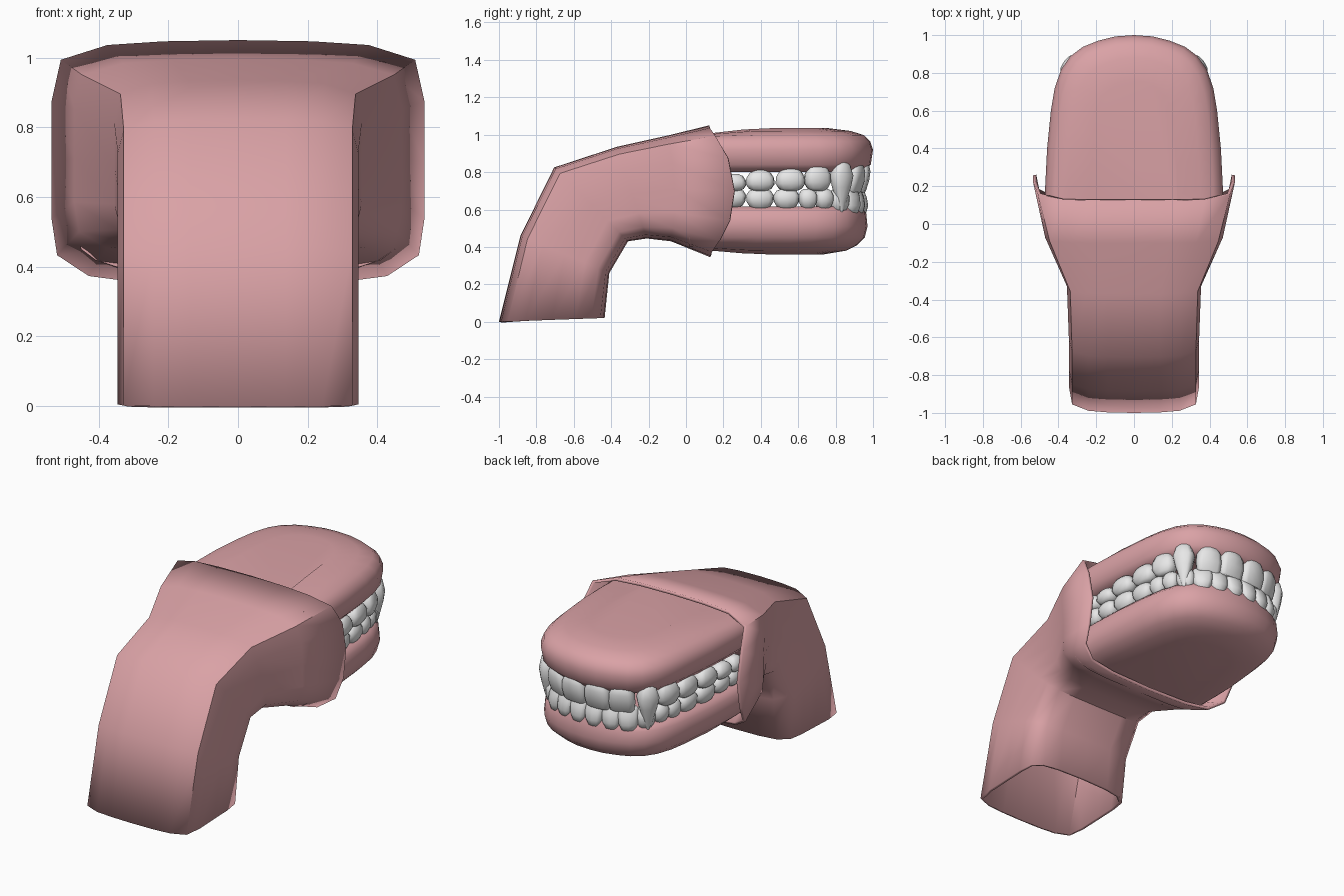
import bpy, bmesh, math
from mathutils import Vector

if "Cube" in bpy.data.objects:
    bpy.data.objects.remove(bpy.data.objects["Cube"])


def material(name, rgb):
    m = bpy.data.materials.new(name)
    m.diffuse_color = (*rgb, 1)
    m.use_nodes = True
    m.node_tree.nodes["Principled BSDF"].inputs["Base Color"].default_value = m.diffuse_color
    return m


PINK = material("flesh pink", (0.70, 0.36, 0.38))
WHITE = material("tooth white", (0.80, 0.80, 0.80))


def make_object(name, bm, mat, angle):
    bmesh.ops.recalc_face_normals(bm, faces=bm.faces)
    me = bpy.data.meshes.new(name)
    bm.to_mesh(me)
    bm.free()
    me.materials.append(mat)
    ob = bpy.data.objects.new(name, me)
    bpy.context.collection.objects.link(ob)
    bpy.ops.object.select_all(action='DESELECT')
    ob.select_set(True)
    bpy.context.view_layer.objects.active = ob
    bpy.ops.object.shade_smooth_by_angle(angle=math.radians(angle))
    return ob


def loft(bm, rings, cap_start=False, cap_end=False):
    loops = [[bm.verts.new(p) for p in r] for r in rings]
    n = len(loops[0])
    for a, b in zip(loops, loops[1:]):
        for i in range(n):
            j = (i + 1) % n
            bm.faces.new((a[i], a[j], b[j], b[i]))
    if cap_start:
        bm.faces.new(loops[0])
    if cap_end:
        bm.faces.new(loops[-1])


# Throat: bent, flaring tube, open at both ends
half = [(0, 1), (.4, .99), (.7, .96), (.95, .84), (1, .5), (1, 0),
        (1, -.45), (.97, -.75), (.8, -.92), (.5, -.98), (0, -1)]
profile = half + [(-u, v) for u, v in half[-2:0:-1]]
# outer (y, z), inner (y, z), half width, forward bulge of the sides
sections = [((-1.0, .0), (-.435, .02), .345, 0),
            ((-.885, .46), (-.41, .26), .345, 0),
            ((-.705, .825), (-.31, .43), .345, 0),
            ((-.37, .935), (-.21, .445), .355, 0),
            ((-.10, .995), (-.08, .43), .47, .03),
            ((.125, 1.05), (.13, .345), .535, .13)]
rings = []
for (oy, oz), (iy, iz), w, bulge in sections:
    ring = []
    for u, v in profile:
        t = (v + 1) / 2
        y = iy + (oy - iy) * t + bulge * abs(u) ** 4 * (1 - v * v)
        ring.append((u * w, y, iz + (oz - iz) * t))
    rings.append(ring)
bm = bmesh.new()
loft(bm, rings)
throat = make_object("throat", bm, PINK, 50)
mod = throat.modifiers.new("wall", 'SOLIDIFY')
mod.thickness = 0.018
mod.offset = -1

# Dental arch outline, from the middle of the front to the back
arch = [(0, 1), (.10, .993), (.19, .97), (.27, .938), (.335, .89), (.385, .82),
        (.42, .72), (.44, .6), (.46, .4), (.47, .2), (.47, .02)]
BACK = .02


def arch_ring(inset, z, front_shift=0, sag=0):
    sx, sy = 1 - inset / .47, 1 - inset / (1 - BACK)
    pts = [(-x, y) for x, y in arch[:0:-1]] + arch
    ring = []
    for x, y in pts:
        yy = BACK + (y - BACK) * (sy - front_shift)
        ring.append((x * sx, yy, z + sag * max(0, .37 - yy) / .35))
    return ring


def gum(name, layers):
    bm = bmesh.new()
    loft(bm, [arch_ring(*l) for l in layers], True, True)
    return make_object(name, bm, PINK, 60)


# Gums: palate hollow, ridge, outer wall, then the broad top or bottom
gum("upper_gum", [(.20, .92), (.15, .81), (.05, .80), (.012, .84), (0, .92),
                  (.015, .965), (.05, .998, 0, -.01), (.12, 1.02, 0, -.025),
                  (.24, 1.035, 0, -.04)])
gum("lower_gum", [(.20, .48), (.15, .60), (.05, .615), (.012, .58, .025),
                  (.005, .51, .025), (.02, .45, .025), (.06, .41, .025, .01),
                  (.12, .38, .025, .02), (.24, .36, .025, .03)])


def along_arch(s):
    """Point and outward direction at arc length s from the front middle."""
    for a, b in zip(arch, arch[1:]):
        a, b = Vector(a), Vector(b)
        d = b - a
        if s <= d.length:
            break
        s -= d.length
    d.normalize()
    return a + d * s, d, Vector((-d.y, d.x))


# Tooth: stacked oval rings; levels are (height fraction, width, depth)
MOLAR = [(0, .45, .5), (.10, .78, .75), (.32, 1, 1), (.62, .96, 1), (.88, .72, .7), (1, .35, .4)]
INCISOR = [(0, .80, .35), (.06, .92, .5), (.35, 1, .85), (.65, .94, 1), (.9, .66, .8), (1, .3, .4)]
CANINE = [(0, .05, .05), (.22, .38, .4), (.5, .78, .8), (.72, 1, 1), (.92, .7, .75), (1, .3, .4)]


def tooth(bm, s, side, width, depth, z_tip, z_root, levels, inset):
    p, tang, out = along_arch(s)
    p = p - out * (inset + depth / 2)
    rings = []
    for f, w, dp in levels:
        ring = []
        for i in range(12):
            a = math.tau * i / 12
            c, n = math.cos(a), math.sin(a)
            c = math.copysign(abs(c) ** .7, c) * w * width / 2
            n = math.copysign(abs(n) ** .7, n) * dp * depth / 2
            q = p + tang * c + out * n
            ring.append((q.x * side, q.y, z_tip + (z_root - z_tip) * f))
        rings.append(ring)
    loft(bm, rings, True, True)


# arc position, width, tip z, root z, levels
upper = [(.08, .158, .69, .865, INCISOR), (.235, .15, .69, .86, INCISOR),
         (.405, .125, .575, .86, CANINE), (.55, .145, .70, .84, MOLAR),
         (.71, .16, .70, .82, MOLAR), (.872, .155, .70, .81, MOLAR),
         (1.015, .13, .70, .79, MOLAR), (1.13, .11, .70, .79, MOLAR)]
lower = [(.055, .112, .715, .57, INCISOR), (.168, .112, .715, .57, INCISOR),
         (.285, .12, .715, .57, INCISOR), (.40, .11, .71, .58, MOLAR),
         (.51, .10, .71, .60, MOLAR), (.61, .10, .71, .60, MOLAR),
         (.73, .14, .71, .60, MOLAR), (.872, .15, .71, .60, MOLAR),
         (1.015, .13, .71, .61, MOLAR), (1.13, .11, .71, .61, MOLAR)]
for name, row, inset in (("upper_teeth", upper, .008), ("lower_teeth", lower, .022)):
    bm = bmesh.new()
    for s, w, tip, root, levels in row:
        for side in (1, -1):
            gap = -.012 if levels is CANINE else inset
            tooth(bm, s, side, w, .10, tip, root, levels, gap)
    make_object(name, bm, WHITE, 50)
